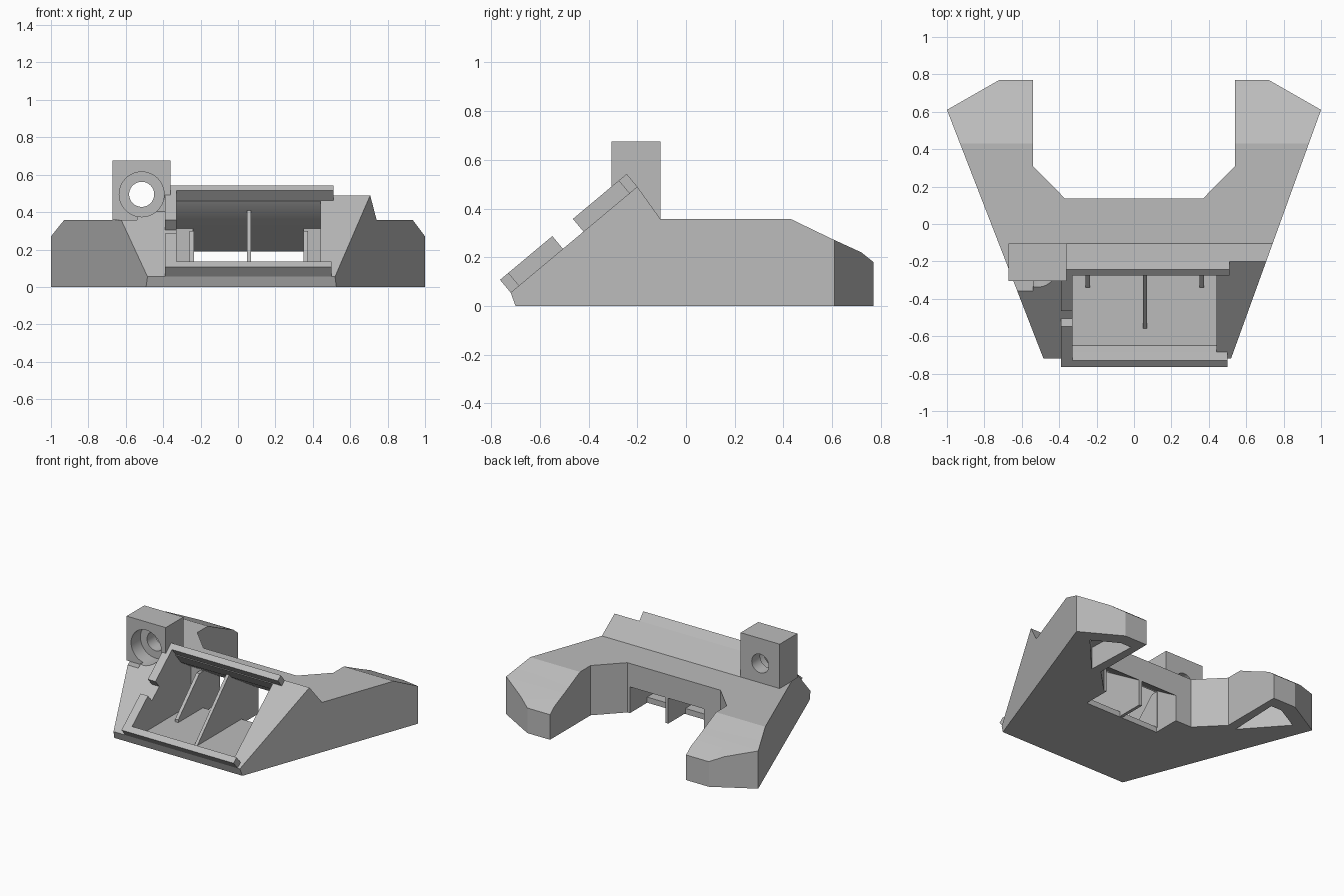
import bpy, bmesh, math
from mathutils import Vector, Matrix

cube = bpy.data.objects.get("Cube")
if cube:
    bpy.data.objects.remove(cube, do_unlink=True)

grey = bpy.data.materials.new("plain grey")
grey.use_nodes = True
COLOUR = (0.5, 0.5, 0.5, 1)
grey.diffuse_color = COLOUR
grey.node_tree.nodes["Principled BSDF"].inputs["Base Color"].default_value = COLOUR

# Sloped front frame: start point, direction up the slope, outward normal
FOOT = Vector((0, -0.72, 0.055))
ALONG = Vector((0, 0.52, 0.435)).normalized()
OUT = Vector((0, -ALONG.z, ALONG.y))


def prism(name, points, offset):
    """Extrude a closed outline of 3D points by an offset."""
    bm = bmesh.new()
    low = [bm.verts.new(p) for p in points]
    high = [bm.verts.new(Vector(p) + Vector(offset)) for p in points]
    bm.faces.new(low)
    bm.faces.new(high)
    for i in range(len(low)):
        j = (i + 1) % len(low)
        bm.faces.new((low[i], low[j], high[j], high[i]))
    bmesh.ops.recalc_face_normals(bm, faces=bm.faces)
    mesh = bpy.data.meshes.new(name)
    bm.to_mesh(mesh)
    bm.free()
    mesh.materials.append(grey)
    obj = bpy.data.objects.new(name, mesh)
    bpy.context.collection.objects.link(obj)
    return obj


def side_prism(name, outline, x0, x1):
    return prism(name, [(x0, y, z) for y, z in outline], (x1 - x0, 0, 0))


def plan_prism(name, outline, z0, z1):
    return prism(name, [(x, y, z0) for x, y in outline], (0, 0, z1 - z0))


def box(name, x0, x1, y0, y1, z0, z1):
    return plan_prism(name, [(x0, y0), (x1, y0), (x1, y1), (x0, y1)], z0, z1)


def on_slope(s, n):
    p = FOOT + ALONG * s + OUT * n
    return p.y, p.z


def slope_bar(name, x0, x1, s0, s1):
    corners = [on_slope(s0, 0), on_slope(s1, 0), on_slope(s1, 0.068), on_slope(s0, 0.068)]
    return side_prism(name, corners, x0, x1)


def tube_cutter(radius, y0, y1):
    turn = Matrix.Translation((-0.515, (y0 + y1) / 2, 0.495)) @ Matrix.Rotation(math.pi / 2, 4, "X")
    bm = bmesh.new()
    bmesh.ops.create_cone(bm, cap_ends=True, segments=48, radius1=radius,
                          radius2=radius, depth=y1 - y0, matrix=turn)
    mesh = bpy.data.meshes.new("bore")
    bm.to_mesh(mesh)
    bm.free()
    mesh.materials.append(grey)
    obj = bpy.data.objects.new("bore", mesh)
    bpy.context.collection.objects.link(obj)
    return obj


def boolean(target, tool, operation="DIFFERENCE"):
    mod = target.modifiers.new("cut", "BOOLEAN")
    mod.operation, mod.solver, mod.object = operation, "EXACT", tool
    bpy.context.view_layer.objects.active = target
    bpy.ops.object.modifier_apply(modifier=mod.name)
    bpy.data.objects.remove(tool, do_unlink=True)


# Wedge body with two rear wings: side profile limited by the plan outline
body = side_prism("body", [(-0.72, 0.055), (-0.7, 0), (0.77, 0), (0.77, 0.18), (0.72, 0.22),
                           (0.6, 0.275), (0.43, 0.357), (-0.105, 0.357), (-0.2, 0.49)], -1.1, 1.1)
plan = plan_prism("plan", [(-0.48, -0.73), (0.515, -0.73), (1, 0.61), (0.72, 0.77), (0.54, 0.77),
                           (0.54, 0.31), (0.37, 0.137), (-0.37, 0.137), (-0.54, 0.31),
                           (-0.54, 0.77), (-0.72, 0.77), (-1, 0.61)], -0.1, 1)
boolean(body, plan, "INTERSECT")

# Ridge cleared around the bored block
boolean(body, box("clear", -1, -0.36, -0.3, 0.1, 0.357, 1))
boolean(body, box("clear", -1, -0.54, -0.5, -0.2, 0.357, 1))

# Deep bay opening square to the slope, then a tunnel out through the back
bay = [on_slope(0.045, 0.2), on_slope(0.045, 0), (-0.65, 0.04), (-0.06, 0.04),
       (-0.06, 0.312), (-0.176, 0.385), on_slope(0.635, 0.2)]
boolean(body, side_prism("bay", bay, -0.33, 0.44))
tunnel = [(-0.06, -0.05), (0.2, -0.05), (0.2, 0.149), (-0.1, 0.337), (-0.1, 0.06), (-0.06, 0.06)]
boolean(body, side_prism("tunnel", tunnel, -0.24, 0.35))

# Pockets under the wings
for side in (-1, 1):
    outline = [(side * x, y) for x, y in ((0.61, 0.3), (0.595, 0.68), (0.68, 0.68), (0.86, 0.58))]
    boolean(body, plan_prism("pocket", outline, -0.05, 0.16))

# Bored block with a wider recess in front
block = box("bored_block", -0.67, -0.36, -0.305, -0.105, 0.357, 0.675)
for part in (body, block):
    boolean(part, tube_cutter(0.12, -0.7, -0.2))
boolean(block, tube_cutter(0.067, -0.5, 0.1))

# Raised frame on the slope, open on one side
slope_bar("frame_bottom", -0.39, 0.5, 0, 0.045)
slope_bar("frame_top", -0.36, 0.51, 0.635, 0.678)
slope_bar("frame_side_lower", -0.39, -0.33, 0.045, 0.28)
slope_bar("frame_side_upper", -0.39, -0.33, 0.39, 0.635)

# Thin ribs in the bay
side_prism("middle_rib", [(-0.56, 0.04), (-0.2, 0.41), (-0.17, 0.384), (0.135, 0.192),
                          (0.135, 0.005), (-0.06, 0.005)], 0.047, 0.069)
for name, x in (("right_rib", -0.26), ("left_rib", 0.35)):
    side_prism(name, [(-0.34, 0.03), (-0.34, 0.06), (-0.1, 0.3), (-0.05, 0.3), (-0.05, 0.03)],
               x, x + 0.024)

# Keep flat faces crisp while rounding the bores
for part in (body, block):
    bpy.ops.object.select_all(action="DESELECT")
    part.select_set(True)
    bpy.context.view_layer.objects.active = part
    bpy.ops.object.shade_smooth_by_angle(angle=math.radians(20))
